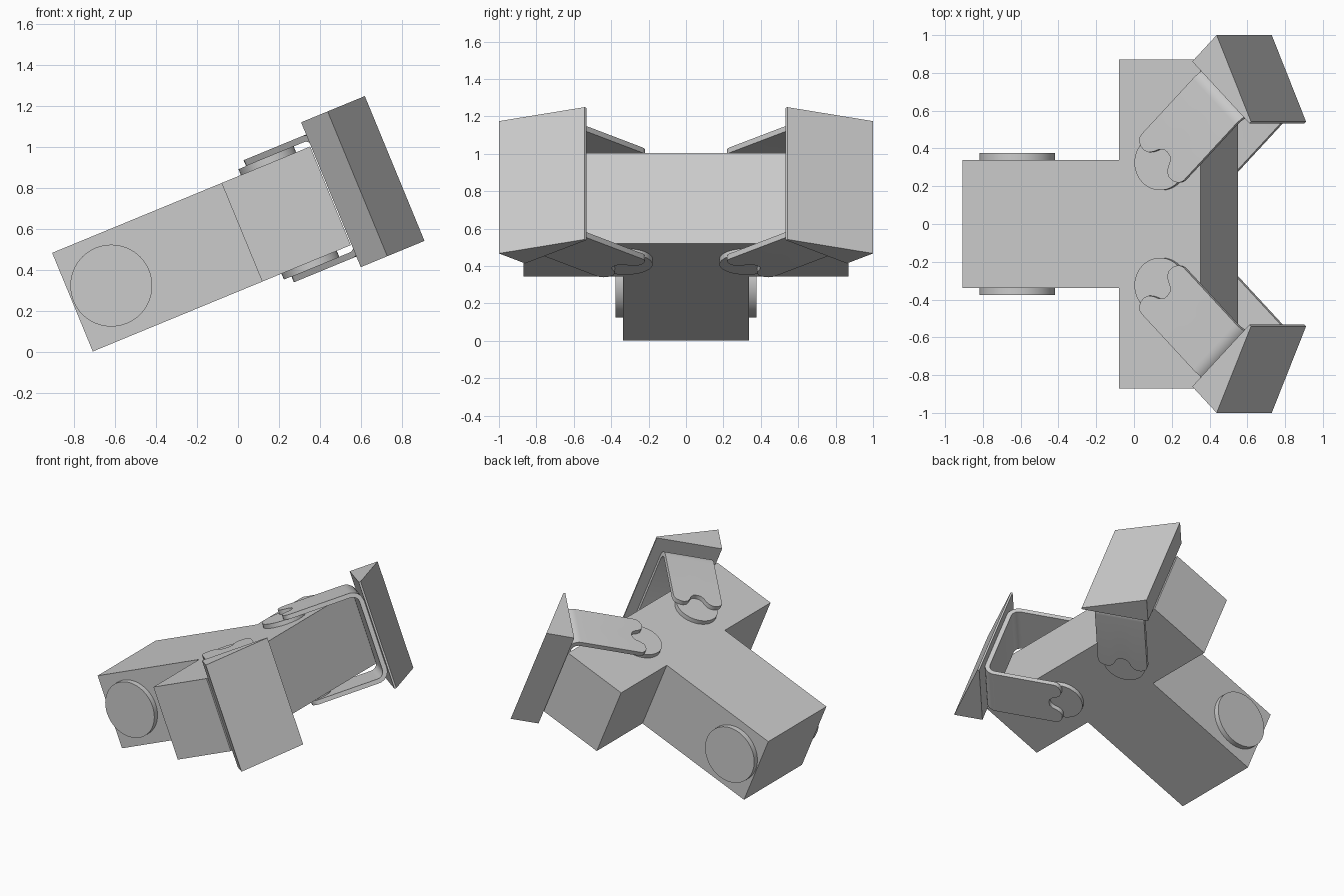
import bpy, bmesh
from math import radians, sin, cos, pi
from mathutils import Vector

cube = bpy.data.objects.get("Cube")
if cube:
    bpy.data.objects.remove(cube, do_unlink=True)

grey = bpy.data.materials.new("plain grey")
grey.use_nodes = True
COLOUR = (0.6, 0.6, 0.6, 1)
grey.diffuse_color = COLOUR
grey.node_tree.nodes["Principled BSDF"].inputs["Base Color"].default_value = COLOUR

TILT = radians(-22.4)      # whole model leans up towards +x
LOW, HIGH = 0.272, 0.793   # underside and top of the body, before tilting
MID = (LOW + HIGH) / 2
HINGE = Vector((0.488, 0.325))
R = 0.7071


def arm(s, t):
    """Arm coordinates (along, across) to body plan coordinates."""
    return HINGE.x + R * (s + t), HINGE.y + R * (s - t)


def loft(name, rings, mirror=False, smooth=False):
    """Skin a row of closed rings, cap both ends, then tilt into place."""
    bm = bmesh.new()
    rows = [[bm.verts.new(p) for p in ring] for ring in rings]
    n = len(rows[0])
    for a, b in zip(rows, rows[1:]):
        for i in range(n):
            j = (i + 1) % n
            bm.faces.new((a[i], a[j], b[j], b[i]))
    bm.faces.new(rows[0])
    bm.faces.new(rows[-1])
    bmesh.ops.recalc_face_normals(bm, faces=bm.faces)
    mesh = bpy.data.meshes.new(name)
    bm.to_mesh(mesh)
    bm.free()
    mesh.materials.append(grey)
    obj = bpy.data.objects.new(name, mesh)
    bpy.context.collection.objects.link(obj)
    obj.rotation_euler.y = TILT
    if smooth:
        bpy.ops.object.select_all(action='DESELECT')
        obj.select_set(True)
        bpy.context.view_layer.objects.active = obj
        bpy.ops.object.shade_smooth_by_angle(angle=radians(35))
    if mirror:
        mod = obj.modifiers.new("both sides", 'MIRROR')
        mod.use_axis = (False, True, False)
        mod.use_mirror_merge = False
    return obj


def prism(name, outline, low, high, **kw):
    return loft(name, [[(x, y, z) for x, y in outline] for z in (low, high)], **kw)


def circle(cx, cy, r, n=48):
    return [(cx + r * cos(2 * pi * i / n), cy + r * sin(2 * pi * i / n)) for i in range(n)]


# T-shaped body
back, shoulder, front, stem, bar = -0.655, 0.24, 0.708, 0.338, 0.87
half = [(back, stem), (shoulder, stem), (shoulder, bar), (front, bar)]
prism("body", half + [(x, -y) for x, y in reversed(half)], LOW, HIGH)

# Round side bosses near the tail
boss = circle(-0.449, 0.535, 0.2, 64)
loft("side_boss", [[(x, y, z) for x, z in boss] for y in (stem, 0.376)],
     mirror=True, smooth=True)

# Hinge discs above and below the crossbar
STEP = 0.031
disc = circle(HINGE.x, HINGE.y, 0.146)
prism("upper_hinge_disc", disc, HIGH, HIGH + STEP, mirror=True, smooth=True)
prism("lower_hinge_disc", disc, LOW - STEP, LOW, mirror=True, smooth=True)

# U-shaped bracket with rounded bends and a notched end over each disc
END, BEND = 0.537, 0.08
TOP = HIGH + 2 * STEP - MID
notch = [(0, .078), (.025, .074), (.045, .055), (.058, .025), (.075, .002), (.1, -.01),
         (.13, -.008), (.155, .005), (.168, .022), (.172, .04)]
columns = [(-t, s) for t, s in reversed(notch[1:])] + notch


def u_path(start, inset):
    r = BEND - inset
    bend = [(END - BEND + r * sin(a), TOP - BEND + r * cos(a))
            for a in (pi / 2 * i / 8 for i in range(9))]
    upper = [(start, TOP - inset)] + bend
    return upper + [(s, -h) for s, h in reversed(upper)]


rings = []
for t, start in columns:
    section = u_path(start, 0) + u_path(start, STEP)[::-1]
    rings.append([(*arm(s, t), MID + h) for s, h in section])
loft("hinged_bracket", rings, mirror=True, smooth=True)

# Wedge-shaped pads on the bracket ends
wedge = [(END, -0.22), (0.735, -0.22), (0.55, 0.243), (END, 0.243)]
prism("wedge_pad", [arm(s, t) for s, t in wedge], 0.154, 0.919, mirror=True)
